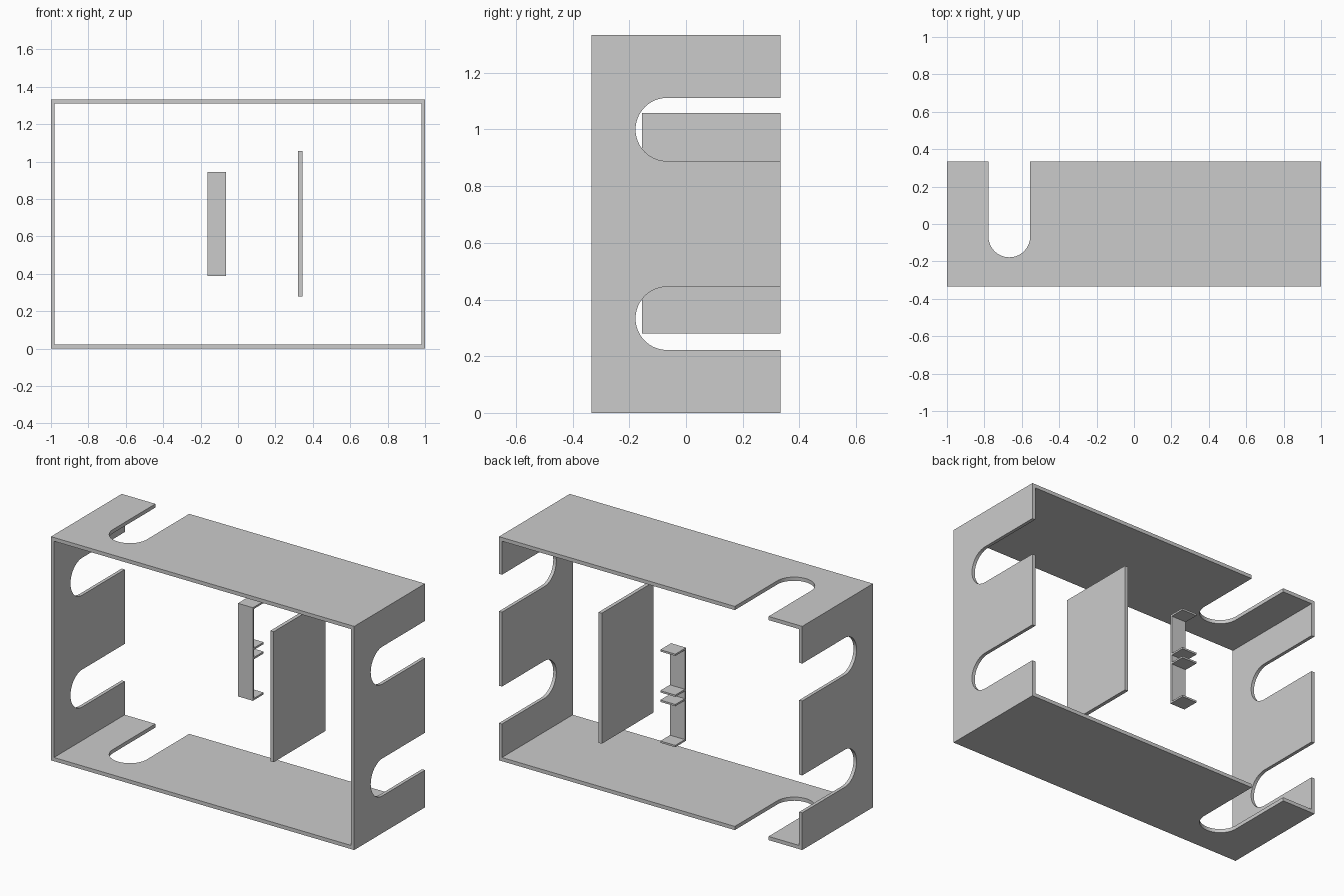
import bpy, bmesh
from math import sin, cos, pi
from mathutils import Vector

if "Cube" in bpy.data.objects:
    bpy.data.objects.remove(bpy.data.objects["Cube"])

Y0, Y1 = -1 / 3, 1 / 3      # front and back of the enclosure
H = 4 / 3                   # height
T, TS = 0.022, 0.02         # wall thickness: top/bottom, sides
R, YC = 0.1115, -0.0665     # slot radius and centre of its round end


def extrude_profile(name, pts, offset):
    bm = bmesh.new()
    face = bm.faces.new([bm.verts.new(p) for p in pts])
    new = bmesh.ops.extrude_face_region(bm, geom=[face])["geom"]
    bmesh.ops.translate(bm, vec=Vector(offset),
                        verts=[v for v in new if isinstance(v, bmesh.types.BMVert)])
    bmesh.ops.recalc_face_normals(bm, faces=bm.faces)
    mesh = bpy.data.meshes.new(name)
    bm.to_mesh(mesh)
    bm.free()
    obj = bpy.data.objects.new(name, mesh)
    bpy.context.collection.objects.link(obj)
    obj.select_set(True)
    bpy.context.view_layer.objects.active = obj
    bpy.ops.object.shade_smooth_by_angle()
    obj.select_set(False)
    return obj


def slotted_outline(u0, u1, slots, steps=32):
    """Rectangle in (u, y) with round-ended slots open to the back edge."""
    pts = [(u1, Y1), (u1, Y0), (u0, Y0), (u0, Y1)]
    for c in slots:
        pts.append((c - R, Y1))
        for i in range(steps + 1):
            a = pi + pi * i / steps
            pts.append((c + R * cos(a), YC + R * sin(a)))
        pts.append((c + R, Y1))
    return pts


def box(name, x, y, z):
    pts = [(x[0], y[0], z[0]), (x[1], y[0], z[0]), (x[1], y[1], z[0]), (x[0], y[1], z[0])]
    return extrude_profile(name, pts, (0, 0, z[1] - z[0]))


# Top and bottom walls, one cable slot each
flat = slotted_outline(-1, 1, [-2 / 3])
for name, z in (("bottom_wall", 0), ("top_wall", H - T)):
    extrude_profile(name, [(u, y, z) for u, y in flat], (0, 0, T))

# Side walls, two slots each
side = slotted_outline(T, H - T, [1 / 3, 1.0])
for name, x in (("left_wall", -1), ("right_wall", 1 - TS)):
    extrude_profile(name, [(x, y, u) for u, y in side], (TS, 0, 0))

# Upright divider panel
box("divider_panel", (0.322, 0.344), (-0.155, Y1), (0.28, 1.058))

# Bracket: thin plate with four rear tabs, one comb-shaped profile
BY, BT = 0.232, 0.011
profile = [(BY, 0.389), (Y1, 0.389)]
tabs = [0.389, 0.633, 0.689, 0.933]
for low, high in zip(tabs, tabs[1:]):
    profile += [(Y1, low + BT), (BY + BT, low + BT), (BY + BT, high), (Y1, high)]
profile += [(Y1, 0.944), (BY, 0.944)]
extrude_profile("tabbed_bracket", [(-0.163, y, z) for y, z in profile], (0.099, 0, 0))
